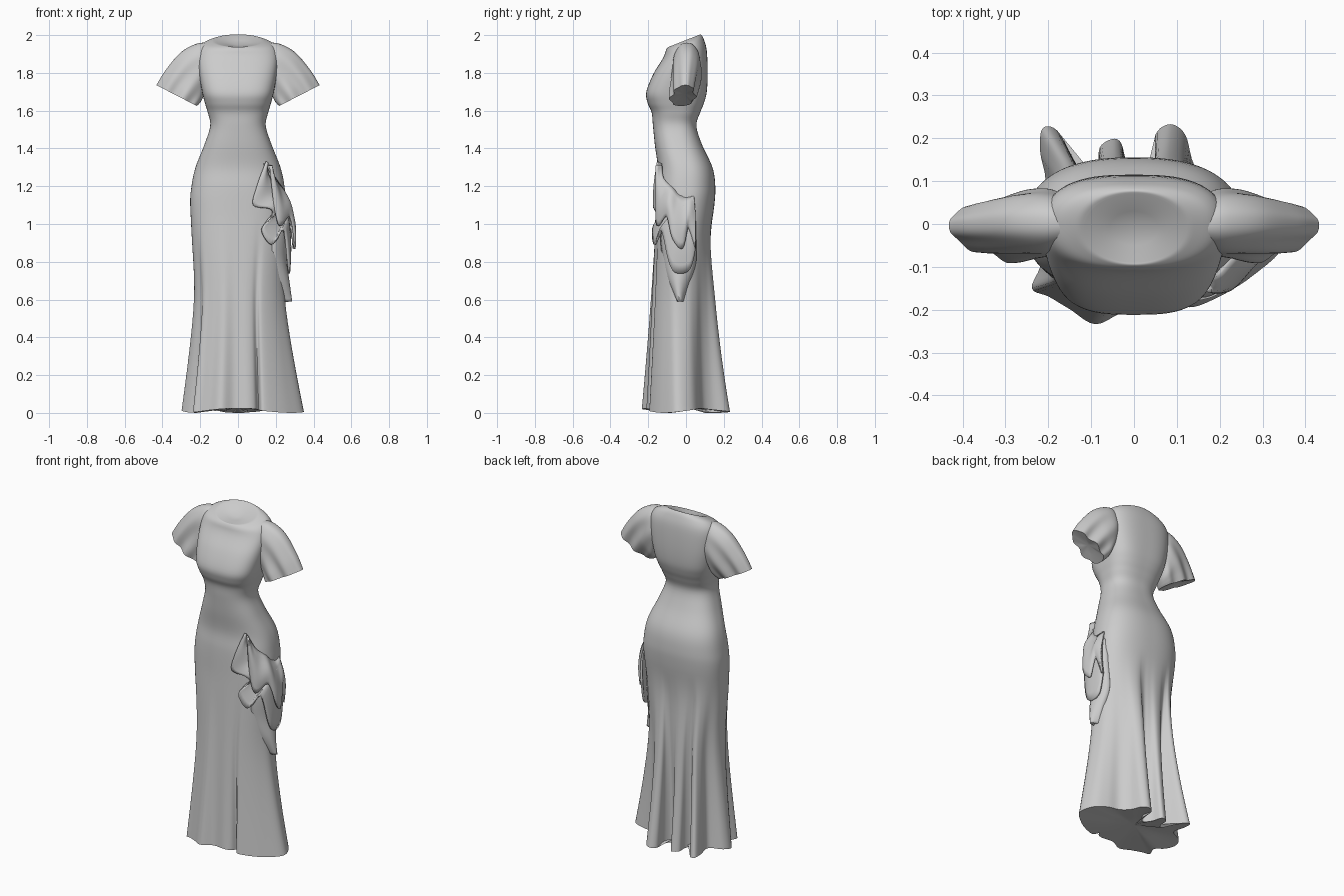
import bpy, bmesh, math
from mathutils import Vector

if "Cube" in bpy.data.objects:
    bpy.data.objects.remove(bpy.data.objects["Cube"])


def catmull(pts, steps, closed=False):
    """Smooth a list of equal-length tuples."""
    n, out = len(pts), []
    get = (lambda i: pts[i % n]) if closed else (lambda i: pts[max(0, min(n - 1, i))])
    for i in range(n if closed else n - 1):
        quad = list(zip(get(i - 1), get(i), get(i + 1), get(i + 2)))
        for s in range(steps):
            t = s / steps
            out.append(tuple(0.5 * (2 * b + (c - a) * t + (2 * a - 5 * b + 4 * c - d) * t * t
                                    + (3 * b - a - 3 * c + d) * t ** 3) for a, b, c, d in quad))
    if not closed:
        out.append(tuple(pts[-1]))
    return out


def loft(name, rings, closed=True, cap_start=None, cap_end=None):
    """Skin rows of points; optional centre points close the ends."""
    bm = bmesh.new()
    rows = [[bm.verts.new(p) for p in r] for r in rings]
    n = len(rows[0])
    span = n if closed else n - 1
    for a, b in zip(rows, rows[1:]):
        for i in range(span):
            j = (i + 1) % n
            bm.faces.new((a[i], a[j], b[j], b[i]))
    for row, centre in ((rows[0], cap_start), (rows[-1], cap_end)):
        if centre:
            c = Vector(centre)
            inner = [bm.verts.new(v.co.lerp(c, 0.5)) for v in row]
            mid = bm.verts.new(c)
            for i in range(n):
                j = (i + 1) % n
                bm.faces.new((row[i], row[j], inner[j], inner[i]))
                bm.faces.new((inner[i], inner[j], mid))
    bmesh.ops.recalc_face_normals(bm, faces=bm.faces)
    me = bpy.data.meshes.new(name)
    bm.to_mesh(me)
    bm.free()
    ob = bpy.data.objects.new(name, me)
    bpy.context.collection.objects.link(ob)
    bpy.ops.object.select_all(action='DESELECT')
    bpy.context.view_layer.objects.active = ob
    ob.select_set(True)
    bpy.ops.object.shade_smooth_by_angle(angle=math.radians(50))
    return ob


# Hem outline with deep back folds and a front pleat
hem = [(.35, -.05), (.32, .03), (.25, .07), (.18, .09), (.14, .14), (.12, .21), (.085, .235),
       (.05, .21), (.05, .14), (.02, .10), (-.015, .14), (-.03, .19), (-.05, .20), (-.08, .18),
       (-.085, .13), (-.11, .10), (-.14, .15), (-.18, .22), (-.215, .225), (-.22, .17),
       (-.21, .09), (-.28, .05), (-.30, 0), (-.27, -.05), (-.22, -.09), (-.24, -.15),
       (-.20, -.17), (-.15, -.20), (-.09, -.235), (-.02, -.205), (.05, -.21), (.09, -.195),
       (.11, -.16), (.13, -.195), (.20, -.17), (.28, -.12)]
angles = []
for x, y in hem:
    a = math.atan2(y / .2, x / .3)
    angles.append(a if a > -.4 else a + 2 * math.pi)
angles.sort()
cs = [(math.cos(a), math.sin(a)) for a in angles]
for _ in range(3):
    cs = [tuple((cs[i - 1][k] + cs[i][k] + cs[(i + 1) % len(cs)][k]) / 3 for k in (0, 1))
          for i in range(len(cs))]
outline = catmull([h + c for h, c in zip(hem, cs)], 5, True)

# Body profile: height, half width, front y, back y, tilt, roundness
profile = [(1.973, .115, -.09, .07, .4, 1), (1.972, .14, -.097, .08, .38, .95),
           (1.95, .19, -.106, .095, .28, .85), (1.90, .212, -.12, .11, .15, .75),
           (1.80, .207, -.17, .115, 0, .68), (1.70, .19, -.21, .11, 0, .65),
           (1.64, .175, -.203, .095, 0, .7), (1.59, .16, -.182, .075, 0, .75),
           (1.52, .147, -.175, .055, 0, .8), (1.42, .178, -.165, .085, 0, .8),
           (1.30, .225, -.15, .14, 0, .82), (1.20, .246, -.157, .155, 0, .82),
           (1.10, .253, -.16, .15, 0, .82), (.90, .238, -.163, .125, 0, .82),
           (.60, .20, -.165, .12, 0, .82), (.30, .19, -.165, .11, 0, .82),
           (.012, .19, -.165, .10, 0, .82)]


def signed_pow(v, p):
    return math.copysign(abs(v) ** p, v)


rings = []
for z, hw, yf, yb, tilt, e in catmull(profile, 5):
    w = max(0, 1 - z / 1.05) ** 1.3
    ring = []
    for hx, hy, c, s in outline:
        a = math.atan2(s, c)
        x = hw * signed_pow(math.cos(a), e)
        y = (yf + yb) / 2 + (yb - yf) / 2 * signed_pow(math.sin(a), e)
        ring.append((x + (hx - x) * w, y + (hy - y) * w,
                     z + tilt * y + .012 * w * math.sin(3 * a)))
    rings.append(ring)
loft("dress_body", rings, cap_start=(0, -.01, 1.945), cap_end=(0, 0, .03))

# Flutter sleeves: centre x,y,z, half vector x,z, half depth, pleat depth
sleeve_rows = [(.13, 0, 1.85, .01, .105, .05, 0), (.19, .005, 1.832, .02, .125, .075, .02),
               (.245, .005, 1.785, .055, .126, .077, .06), (.295, 0, 1.725, .088, .09, .07, .12),
               (.325, -.003, 1.68, .107, .055, .062, .16)]
rings = []
for cx, cy, cz, ux, uz, d, p in catmull(sleeve_rows, 6):
    ring = []
    for i in range(72):
        a = 2 * math.pi * i / 72
        k = 1 + p * math.cos(7 * a + .6) * abs(math.sin(a))
        k *= 1 - .2 * math.cos(a) * p / .16
        side = signed_pow(math.sin(a), .85)
        ring.append((cx + ux * math.cos(a), cy - .15 * p * (1 - math.cos(a)) / 2 + d * k * side,
                     cz + uz * math.cos(a)))
    rings.append(ring)
sleeve = loft("flutter_sleeves", rings, cap_end=(.32, -.01, 1.69))
mirror = sleeve.modifiers.new("mirror", 'MIRROR')
mirror.use_mirror_merge = False


# Draped ruffles: sewn edge point followed by free edge point
def ruffle(name, pairs, bulge):
    cols = catmull(pairs, 5)
    rows = []
    for k in range(9):
        t = k / 8
        row = []
        for c in cols:
            p = Vector(c[:3]).lerp(Vector(c[3:]), t)
            p += Vector((p.x, p.y, 0)).normalized() * bulge * math.sin(math.pi * t)
            row.append(p)
        rows.append(row)
    ob = loft(name, rows, closed=False)
    solid = ob.modifiers.new("cloth", 'SOLIDIFY')
    solid.thickness = .012
    solid.offset = 0


ruffle("long_ruffle", [
    (.14, -.13, 1.32, .15, -.145, 1.33), (.16, -.13, 1.26, .10, -.165, 1.20),
    (.19, -.12, 1.20, .08, -.17, 1.10), (.21, -.10, 1.16, .17, -.165, 1.08),
    (.22, -.09, 1.14, .18, -.15, 1.04), (.23, -.07, 1.12, .125, -.175, .97),
    (.24, -.05, 1.10, .18, -.165, .89), (.25, -.03, 1.09, .24, -.13, .97),
    (.25, -.02, 1.09, .265, -.09, .80), (.25, 0, 1.10, .27, -.05, .74),
    (.25, .02, 1.12, .265, .02, .76), (.245, .03, 1.15, .26, .05, .88)], .015)
ruffle("upper_ruffle", [
    (.15, -.13, 1.31, .17, -.15, 1.31), (.19, -.12, 1.25, .19, -.155, 1.10),
    (.21, -.10, 1.22, .22, -.15, .99), (.23, -.07, 1.19, .27, -.10, 1.04),
    (.24, -.04, 1.16, .30, -.07, .92), (.25, -.01, 1.14, .295, -.02, .87),
    (.25, .02, 1.14, .28, .01, .98), (.24, .04, 1.15, .27, .05, .87)], .022)
ruffle("side_cascade", [
    (.19, -.11, 1.1, .235, .05, 1.1), (.18, -.13, .95, .225, .05, .95),
    (.18, -.12, .82, .215, .05, .8), (.20, -.09, .70, .225, .015, .69),
    (.225, -.04, .59, .228, -.015, .59)], .055)
